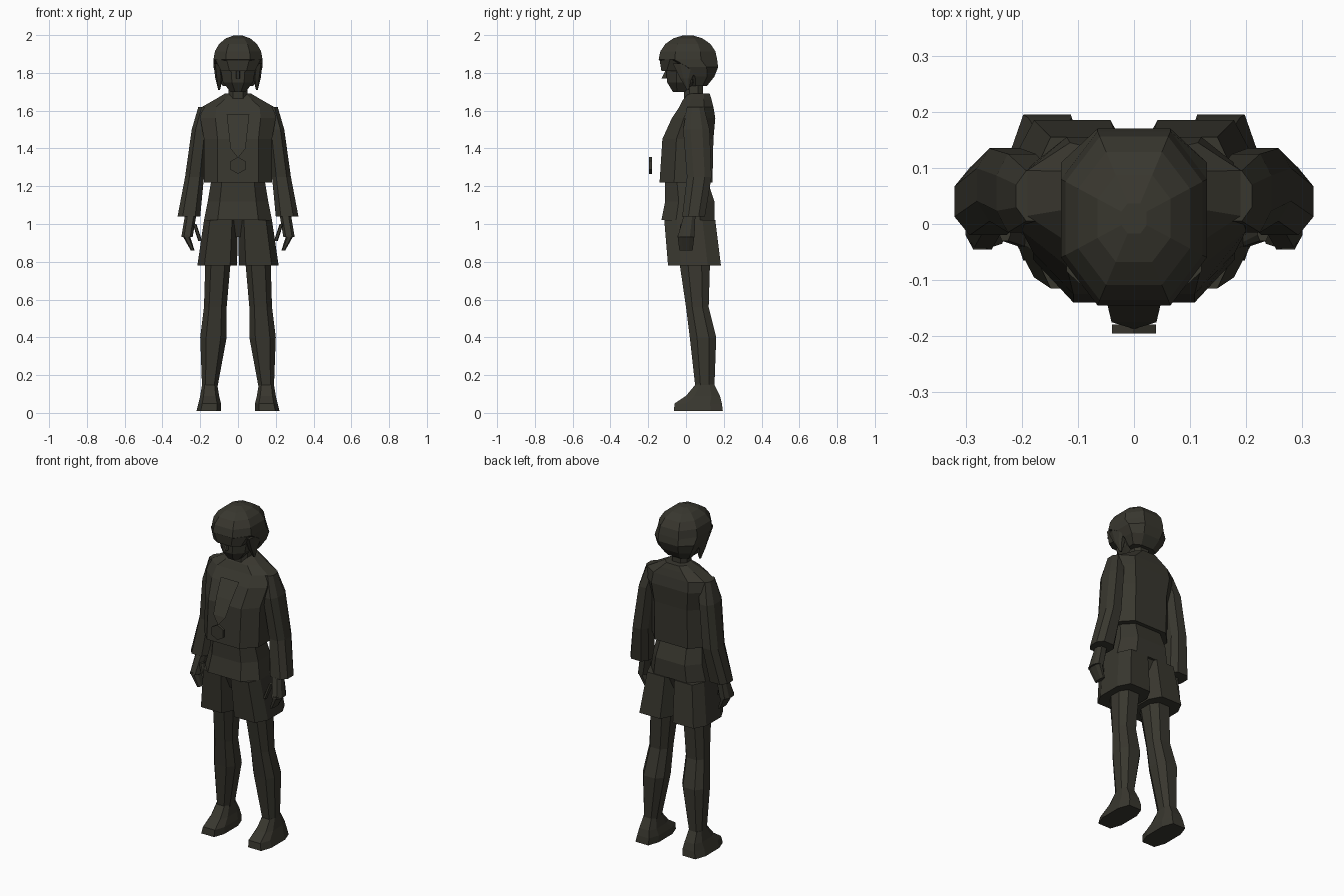
import bpy, bmesh
from math import sin, cos, radians

default_cube = bpy.data.objects.get("Cube")
if default_cube:
    bpy.data.objects.remove(default_cube, do_unlink=True)

# One dark olive colour for everything
olive = (0.04, 0.038, 0.028, 1)
material = bpy.data.materials.new("dark olive")
material.use_nodes = True
material.diffuse_color = olive
for node in material.node_tree.nodes:
    if node.type == 'BSDF_PRINCIPLED':
        node.inputs["Base Color"].default_value = olive
        node.inputs["Roughness"].default_value = 0.9


def finish(name, bm):
    """Turn a bmesh into a named, coloured object."""
    bmesh.ops.recalc_face_normals(bm, faces=bm.faces)
    mesh = bpy.data.meshes.new(name)
    bm.to_mesh(mesh)
    bm.free()
    mesh.materials.append(material)
    part = bpy.data.objects.new(name, mesh)
    bpy.context.collection.objects.link(part)


def bridge(bm, lower, upper):
    """Join two closed loops of vertices with quads."""
    for i in range(len(lower)):
        bm.faces.new((lower[i - 1], lower[i], upper[i], upper[i - 1]))


def section(flat, side):
    """Eight-sided outline in a unit square, with flat front and side edges."""
    right = [(flat, -1), (1, -side), (1, side), (flat, 1)]
    return right + [(-x, -y) for x, y in right]


def loft(name, rings, flat=0.55, side=0.45, mirror=1):
    """Skin level rings: height, y centre, half width, half depth, x centre."""
    bm = bmesh.new()
    loops = []
    for height, middle, width, depth, *offset in rings:
        centre = sum(offset)
        loops.append([
            bm.verts.new((mirror * (centre + width * x), middle + depth * y, height))
            for x, y in section(flat, side)])
    for lower, upper in zip(loops, loops[1:]):
        bridge(bm, lower, upper)
    bm.faces.new(loops[0])
    bm.faces.new(loops[-1])
    finish(name, bm)


def pair(name, rings, **shape):
    """Loft the left part and its mirrored right twin."""
    loft("left_" + name, rings, mirror=1, **shape)
    loft("right_" + name, rings, mirror=-1, **shape)


# Jacket with sloping shoulders and collar
loft("jacket", [
    (1.22, 0, .18, .14),
    (1.45, .01, .18, .135),
    (1.56, .04, .2, .115),
    (1.62, .055, .19, .09),
    (1.66, .06, .12, .075),
    (1.69, .07, .07, .055),
], flat=0.6)

# Shirt below the jacket, and the crotch between the shorts
loft("shirt", [
    (1.02, .01, .18, .14),
    (1.12, .02, .16, .13),
    (1.24, 0, .14, .11),
], flat=0.6)
loft("hips", [(.93, .02, .06, .08), (1.03, .02, .17, .12)])

# Neck, face and nose
loft("neck", [(1.64, .04, .05, .05), (1.76, .04, .05, .05)])
loft("head", [
    (1.7, -.03, .04, .04),
    (1.75, -.01, .08, .09),
    (1.87, 0, .1, .11),
], flat=0.4)
loft("nose", [(1.77, -.1, .01, .03), (1.81, -.1, .01, .01)])

# Hair: a tapered nape under a rounded crown
nape = [(1.73, .07, .08, .04), (1.78, .08, .11, .07), (1.83, .06, .13, .11)]
crown = []
for degrees in range(0, 81, 20):
    angle = radians(degrees)
    spread = cos(angle)
    crown.append((1.87 + .13 * sin(angle), .01, .13 * spread, .155 * spread))
loft("hair", nape + crown, flat=0.5)
loft("fringe", [(1.81, -.08, .09, .05), (1.87, -.04, .12, .1)], flat=0.5)
pair("side_lock", [
    (1.71, .01, .005, .005, .1),
    (1.77, 0, .02, .03, .1),
    (1.85, 0, .02, .07, .11),
])

# Wide sleeves
pair("sleeve", [
    (1.04, .04, .06, .06, .26),
    (1.25, .07, .05, .065, .23),
    (1.5, .055, .045, .07, .2),
    (1.62, .05, .04, .045, .17),
])

# Hands
pair("palm", [(.93, 0, .03, .045, .27), (1.05, .02, .03, .03, .25)])
pair("fingers", [(.86, 0, .01, .035, .24), (.94, 0, .02, .045, .275)])
pair("thumb", [(.91, -.03, .01, .01, .2), (1, -.01, .01, .02, .23)])

# Shorts, legs and shoes
pair("shorts_leg", [
    (.78, .045, .105, .14, .11),
    (1.02, .02, .09, .135, .09),
], flat=0.65, side=0.5)
pair("leg", [
    (.13, .1, .04, .05, .15),
    (.4, .09, .07, .07, .13),
    (.56, .06, .06, .06, .12),
    (.9, .04, .07, .09, .1),
])
pair("shoe", [
    (.01, .065, .065, .13, .155),
    (.05, .065, .06, .125, .15),
    (.09, .09, .05, .09, .15),
    (.15, .1, .04, .05, .15),
], flat=0.65, side=0.5)

# Necklace band: a thin sheet that narrows and curves forward to a point
bm = bmesh.new()
rows = []
for step in range(3):
    t = step / 2
    width = .06 - .02 * t
    forward = -.075 - .13 * t + .03 * t * t
    rows.append([bm.verts.new((x, forward, 1.58 - .18 * t)) for x in (-width, width)])
for (a, b), (c, d) in zip(rows, rows[1:]):
    bm.faces.new((a, b, d, c))
tip = bm.verts.new((0, -.187, 1.35))
bm.faces.new((*rows[-1], tip))
finish("necklace_band", bm)

# Six-sided pendant
bpy.ops.mesh.primitive_cylinder_add(
    vertices=6, radius=.045, depth=.016,
    location=(0, -.187, 1.31), rotation=(radians(90), 0, 0))
pendant = bpy.context.object
pendant.name = "pendant"
pendant.data.materials.append(material)
